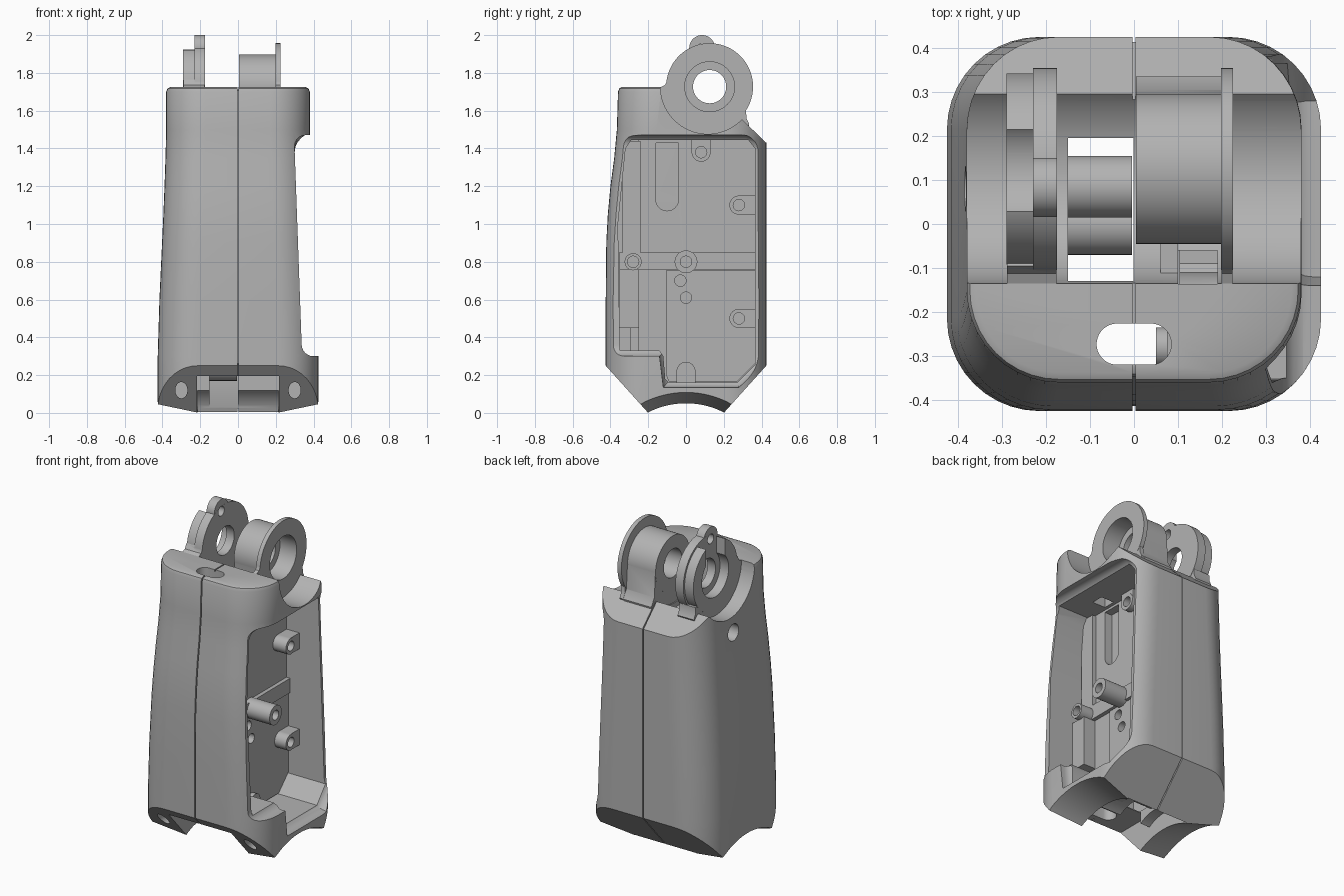
import bpy, bmesh, math
from mathutils import Matrix

if "Cube" in bpy.data.objects:
    bpy.data.objects.remove(bpy.data.objects["Cube"])

grey = bpy.data.materials.new("matte_grey")
grey.use_nodes = True
GREY = (0.45, 0.45, 0.45, 1)
grey.diffuse_color = GREY
grey.node_tree.nodes["Principled BSDF"].inputs["Base Color"].default_value = GREY


def finish(bm, name):
    bmesh.ops.recalc_face_normals(bm, faces=bm.faces)
    mesh = bpy.data.meshes.new(name)
    bm.to_mesh(mesh)
    bm.free()
    mesh.materials.append(grey)
    ob = bpy.data.objects.new(name, mesh)
    bpy.context.collection.objects.link(ob)
    return ob


def prism(name, pts, x0, x1):
    """Side profile (y, z) extruded along x."""
    bm = bmesh.new()
    a = [bm.verts.new((x0, y, z)) for y, z in pts]
    b = [bm.verts.new((x1, y, z)) for y, z in pts]
    bm.faces.new(a)
    bm.faces.new(b)
    for i in range(len(pts)):
        j = (i + 1) % len(pts)
        bm.faces.new((a[i], a[j], b[j], b[i]))
    return finish(bm, name)


def box(name, x0, x1, y0, y1, z0, z1):
    return prism(name, [(y0, z0), (y1, z0), (y1, z1), (y0, z1)], x0, x1)


def rod(name, y, z, r, x0, x1, r2=None, seg=48):
    """Cylinder or cone along x."""
    bm = bmesh.new()
    bmesh.ops.create_cone(bm, cap_ends=True, segments=seg, radius1=r,
                          radius2=r if r2 is None else r2, depth=x1 - x0)
    bm.transform(Matrix.Translation(((x0 + x1) / 2, y, z)) @ Matrix.Rotation(math.pi / 2, 4, 'Y'))
    return finish(bm, name)


def boolean(ob, tools, op='DIFFERENCE'):
    """Apply each tool in turn, with a second solver if the first changes nothing."""
    for t in tools:
        for solver in ('MANIFOLD', 'EXACT'):
            m = ob.modifiers.new("cut", 'BOOLEAN')
            m.operation, m.solver, m.object = op, solver, t
            bpy.context.view_layer.update()
            mesh = bpy.data.meshes.new_from_object(
                ob.evaluated_get(bpy.context.evaluated_depsgraph_get()))
            ob.modifiers.clear()
            if 0 < len(mesh.vertices) != len(ob.data.vertices):
                ob.data = mesh
                break
        bpy.data.objects.remove(t)
    return ob


# Outer form: stacked rounded rectangles trimmed by a side profile
RINGS = [(-.05, .425, -.425, 0), (.3, .425, -.425, 0), (.6, .416, -.425, 0), (.9, .402, -.422, 0),
         (1.05, .395, -.414, 0), (1.2, .389, -.4, 0), (1.35, .384, -.38, 0), (1.5, .38, -.366, 0),
         (1.7, .38, -.36, 0), (1.718, .38, -.36, .007), (1.725, .38, -.36, .022)]
SIDE = [(-.2, 0), (.2, 0), (.5, .333), (.5, 1.358), (.115, 1.728), (.115, 1.9), (-.5, 1.9), (-.5, .333)]


def core(name, inset):
    bm = bmesh.new()
    rings = []
    for z, hx, yf, trim in RINGS:
        d = inset + trim
        hx, y0, y1, r = hx - d, yf + d, .425 - d, .21 - d
        ring = []
        corners = [(hx - r, y1 - r), (r - hx, y1 - r), (r - hx, y0 + r), (hx - r, y0 + r)]
        for k, (cx, cy) in enumerate(corners):
            for i in range(11):
                a = math.pi / 2 * (k + i / 10)
                ring.append(bm.verts.new((cx + r * math.cos(a), cy + r * math.sin(a), z - inset)))
        rings.append(ring)
    n = len(rings[0])
    for a, b in zip(rings, rings[1:]):
        for i in range(n):
            bm.faces.new((a[i], a[(i + 1) % n], b[(i + 1) % n], b[i]))
    bm.faces.new(rings[0])
    bm.faces.new(rings[-1])
    ob = finish(bm, name)
    k = 1 - 2 * inset
    trim = prism("trim", [(y * k, .85 + (z - .85) * k) for y, z in SIDE], -1, 1)
    return boolean(ob, [trim], 'INTERSECT')


body = core("shell_body", 0)
LUG_Y, LUG_Z = .125, 1.727

# Large scooped opening on the left side, with a coved inner edge
scoop = prism("scoop", [(-.6, .3), (-.14, .3), (-.12, .135), (.28, .135), (.6, .43),
                        (.6, 1.36), (.32, 1.47), (-.6, 1.47)], 0, 1)
bm = bmesh.new()
bm.from_mesh(scoop.data)
for v in bm.verts:
    if v.co.x < .5:
        v.co.x = .35 - .036 * v.co.z
rim = [e for e in bm.edges if all(v.co.x < .5 for v in e.verts)]
bmesh.ops.bevel(bm, geom=rim, offset=.06, segments=6, profile=.5, affect='EDGES')
bm.to_mesh(scoop.data)
bm.free()

pocket = prism("pocket", [(-.35, .33), (-.14, .33), (-.12, .3), (-.11, .18), (-.09, .16), (.27, .16),
                          (.365, .255), (.365, 1.4), (.33, 1.445), (-.29, 1.445), (-.32, 1.4),
                          (-.36, 1.0)], .08, 1)
cavity = prism("cavity", [(-.35, .33), (-.2, .2), (.2, .2), (.35, .33), (.35, 1.36),
                          (-.29, 1.38), (-.35, 1.0)], -.29, 0)
boolean(body, [scoop, pocket, cavity])

# Flared arches, joint notch and top gouge behind the shoulder
boolean(body, [
    rod("arch_left", 0, -.39, .438, .205, .46, .508, 128),
    rod("arch_right", 0, -.39, .508, -.46, -.205, .438, 128),
    rod("joint_notch", 0, -.06, .215, -.215, .215, seg=64),
    box("front_notch", -.216, .216, -.6, -.12, -.1, .195),
    rod("gouge", .115, LUG_Z, .25, -1, 1, seg=96),
    box("through_gap", -.15, -.001, -.13, .195, -.1, 1.9),
    box("lug_gap", .1, .19, -.136, -.06, 1.4, 1.9),
])


# Cable slot running from the top to the bottom front
def cable_slot(z0, z1):
    bm = bmesh.new()
    a, b = [], []
    for i in range(32):
        t = 2 * math.pi * (i + .5) / 32
        x = .047 * math.cos(t) + math.copysign(.038, math.cos(t))
        y = -.273 + .047 * math.sin(t)
        a.append(bm.verts.new((x, y, z0)))
        b.append(bm.verts.new((x, y, z1)))
    bm.faces.new(a)
    bm.faces.new(b)
    for i in range(32):
        j = (i + 1) % 32
        bm.faces.new((a[i], a[j], b[j], b[i]))
    return finish(bm, "cable_slot")


def front_hole(x):
    bm = bmesh.new()
    bmesh.ops.create_cone(bm, cap_ends=True, segments=32, radius1=.032, radius2=.032, depth=.3)
    bm.transform(Matrix.Translation((x, -.36, .12)) @ Matrix.Diagonal((1, 1, 1.35, 1))
                 @ Matrix.Rotation(math.pi / 2, 4, 'X'))
    return finish(bm, "front_hole")


seam = boolean(box("seam", -.0035, .0035, -.6, .6, -.2, 1.9), [core("inner", .012)])
boolean(body, [cable_slot(-.1, 1.9), front_hole(-.3), front_hole(.3), seam])

# Screw holes through the closed side, floor channel and floor holes
FLOOR_HOLES = [(-.03, .7), (0, .61)]
boolean(body, [rod("screw", y, z, .052, -.6, -.2) for y, z in [(.08, 1.38), (0, .22)]]
        + [rod("floor_hole", y, z, .03, .03, .2) for y, z in FLOOR_HOLES]
        + [box("channel", .03, .2, -.16, -.04, 1.13, 1.43),
           rod("channel_end", -.1, 1.13, .06, .03, .2)])

parts = [body]

# Raised steps on the pocket floor
lower_step = prism("lower_floor_step", [(-.105, .2), (-.09, .165), (.27, .165), (.37, .265),
                                        (.37, .755), (-.105, .755)], .05, .092)
boolean(lower_step, [rod("floor_hole", y, z, .03, .03, .2) for y, z in FLOOR_HOLES])
parts += [lower_step,
          box("floor_rib", .075, .105, -.355, .37, .76, .85),
          box("front_step", .075, .105, -.335, -.24, .85, 1.44),
          box("cable_block", .075, .16, -.352, -.25, .45, .76)]

# Screw bosses: y, z, radius, outer end, direction of the web to the wall
BOSSES = [(0, .8, .06, .26, 0, 0), (-.28, .8, .045, .19, 0, 0), (.28, 1.1, .05, .17, 1, 0),
          (.28, .5, .05, .17, 1, 0), (.08, 1.38, .05, .12, 0, 1), (0, .22, .05, .12, 0, -1)]
for y, z, r, end, wy, wz in BOSSES:
    boss = rod("screw_boss", y, z, r, .05, end)
    if wy or wz:
        reach = .1 if wy else .07
        y0, y1 = (y, y + reach) if wy else (y - r, y + r)
        z0, z1 = (z - r, z + r) if wy else sorted((z, z + wz * reach))
        boolean(boss, [box("web", .051, end - .002, y0, y1, z0, z1)], 'UNION')
    parts.append(boolean(boss, [rod("bore", y, z, .03, .06, .5, seg=24)]))

# Posts inside the closed half
for y, z in [(.085, 1.38), (0, .8), (0, .24)]:
    post = rod("inner_post", y, z, .07, -.295, -.005)
    parts.append(boolean(post, [rod("bore", y, z, .052, -.4, -.05, seg=24)]))

# Filleted foot that ties a round lug plate into the shoulder
FOOT = [(-.145, 1.47), (.3, 1.47), (.335, 1.53), (.32, 1.56), (.318, 1.6),
        (.1, 1.6), (-.095, 1.765), (-.112, 1.735), (-.145, 1.72)]

# Left lug: hub with a wider flange and a stepped bore
lug = rod("left_lug", LUG_Y, LUG_Z, .17, .004, .21, seg=96)
boolean(lug, [rod("flange", LUG_Y, LUG_Z, .23, .198, .225, seg=96),
              prism("foot", [(-.042, 1.73), (-.045, 1.47), (.32, 1.47), (.335, 1.53), (.305, 1.58),
                             (.295, 1.73)], .005, .2),
              prism("flange_foot", FOOT, .199, .224),
              box("brace", .06, .1, -.145, 0, 1.47, 1.62)], 'UNION')
parts.append(boolean(lug, [rod("bore", LUG_Y, LUG_Z, .088, -.1, .4),
                           rod("counterbore", LUG_Y, LUG_Z, .132, .11, .4)]))

# Right lug: plate with a tip ear and a split outer ring
plate = rod("right_lug", LUG_Y, LUG_Z, .23, -.23, -.175, seg=96)
boolean(plate, [rod("ear", .085, 1.932, .068, -.2295, -.1755),
                prism("ear_base", [(.02, 1.92), (-.02, 1.86), (.2, 1.86), (.15, 1.94)], -.229, -.176),
                prism("foot", FOOT, -.289, -.1765)], 'UNION')
ring = rod("right_lug_ring", LUG_Y, LUG_Z, .217, -.29, -.22, seg=96)
boolean(ring, [rod("ring_bore", LUG_Y, LUG_Z, .132, -.4, -.1),
               box("split", -.4, -.1, .03, .215, 1.78, 2.1)])
boolean(plate, [rod("bore", LUG_Y, LUG_Z, .088, -.4, -.1),
                rod("counterbore", LUG_Y, LUG_Z, .132, -.4, -.23),
                rod("ear_hole", .085, 1.925, .03, -.4, -.1, seg=24)])
parts += [plate, ring]

# Smooth curved faces, keep crisp edges
for ob in bpy.context.view_layer.objects:
    ob.select_set(ob in parts)
bpy.context.view_layer.objects.active = body
bpy.ops.object.shade_smooth_by_angle(angle=math.radians(30))
